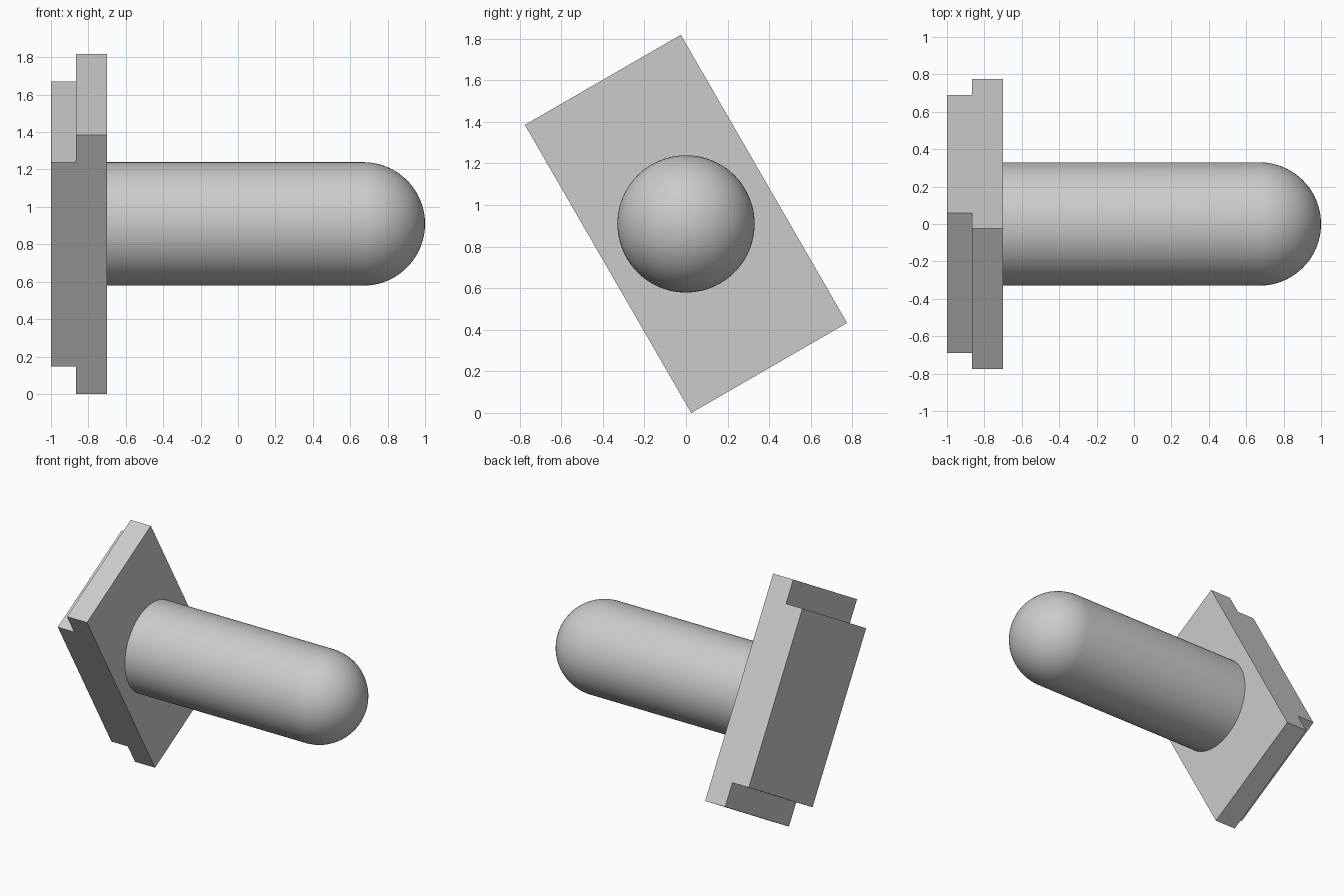
import bpy
import bmesh
import math
from mathutils import Matrix, Vector

cube = bpy.data.objects.get("Cube")
if cube:
    bpy.data.objects.remove(cube, do_unlink=True)

AXIS_Z = 0.909           # height of the pin axis
TILT = math.radians(30)  # roll of the head about the pin axis
RADIUS = 0.33

grey = bpy.data.materials.new("light_grey")
grey.use_nodes = True
colour = (0.6, 0.6, 0.6, 1)
grey.diffuse_color = colour
grey.node_tree.nodes["Principled BSDF"].inputs["Base Color"].default_value = colour


def add_object(name, bm):
    bmesh.ops.recalc_face_normals(bm, faces=bm.faces)
    mesh = bpy.data.meshes.new(name)
    bm.to_mesh(mesh)
    bm.free()
    mesh.materials.append(grey)
    obj = bpy.data.objects.new(name, mesh)
    bpy.context.collection.objects.link(obj)
    obj.location.z = AXIS_Z
    return obj


# Stepped head: side profile (x, length) extruded across its width, then rolled
half_width = 0.433
profile = [(-1, -0.63), (-0.865, -0.63), (-0.865, -0.8), (-0.7, -0.8),
           (-0.7, 0.8), (-0.865, 0.8), (-0.865, 0.63), (-1, 0.63)]
bm = bmesh.new()
face = bm.faces.new([bm.verts.new((x, -half_width, z)) for x, z in profile])
extruded = bmesh.ops.extrude_face_region(bm, geom=[face])
moved = [g for g in extruded["geom"] if isinstance(g, bmesh.types.BMVert)]
bmesh.ops.translate(bm, vec=(0, 2 * half_width, 0), verts=moved)
head = add_object("stepped_head", bm)
head.rotation_euler.x = TILT

# Round pin with a hemispherical tip: half profile spun about the x axis
dome_x = 1 - RADIUS
steps = 20
outline = [(-0.7, 0), (-0.7, RADIUS)]
for i in range(steps):
    a = math.pi / 2 * i / steps
    outline.append((dome_x + RADIUS * math.sin(a), RADIUS * math.cos(a)))
outline.append((1, 0))
bm = bmesh.new()
verts = [bm.verts.new((x, 0, r)) for x, r in outline]
edges = [bm.edges.new(pair) for pair in zip(verts, verts[1:])]
bmesh.ops.spin(bm, geom=verts + edges, cent=(0, 0, 0), axis=(1, 0, 0),
               angle=2 * math.pi, steps=80, use_merge=True)
bmesh.ops.remove_doubles(bm, verts=bm.verts, dist=0.0001)
pin = add_object("round_pin", bm)

# Smooth shading on the pin only
bpy.ops.object.select_all(action="DESELECT")
pin.select_set(True)
bpy.context.view_layer.objects.active = pin
bpy.ops.object.shade_smooth_by_angle(angle=math.radians(30))
